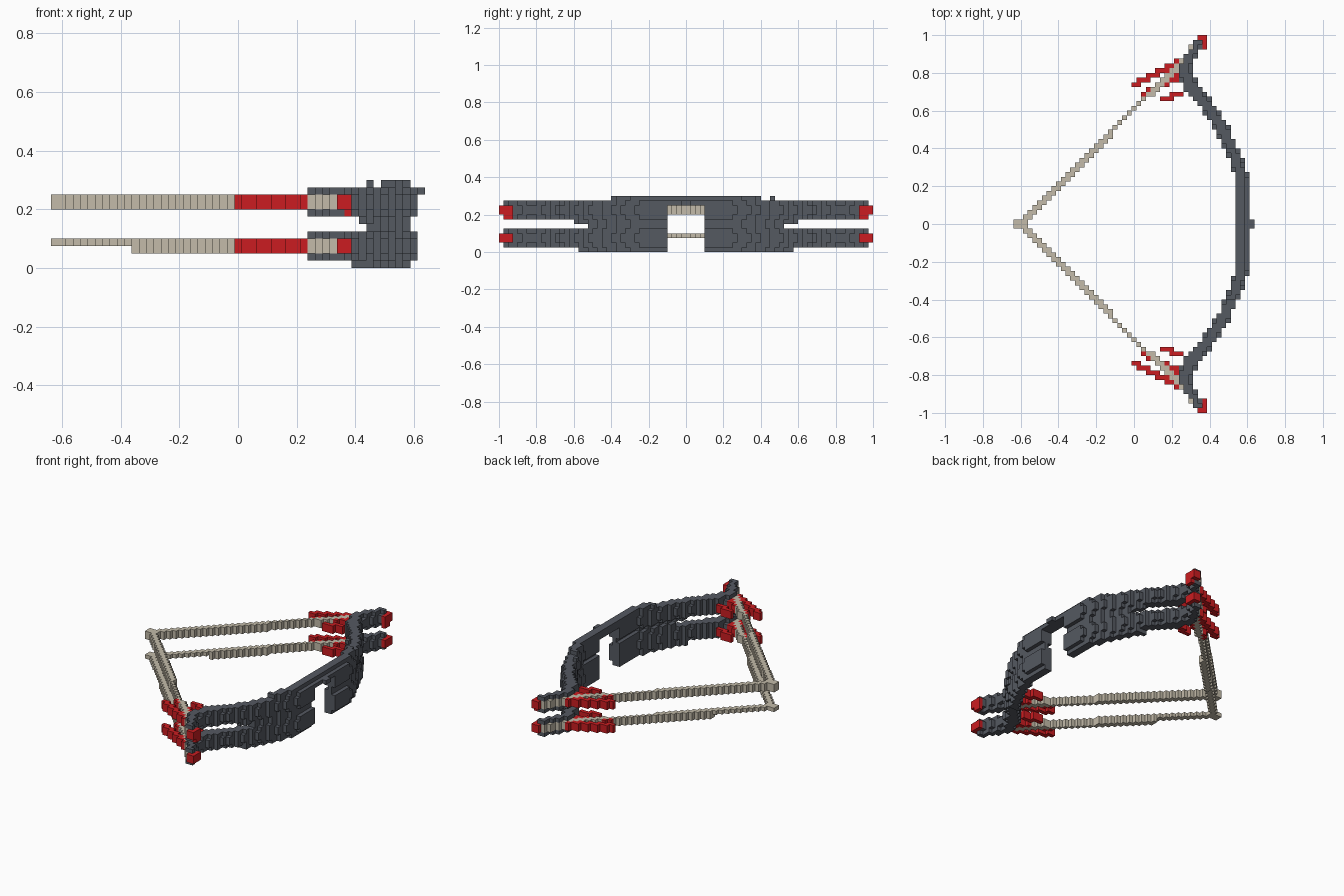
import bpy
import bmesh
from mathutils import Vector

cube = bpy.data.objects.get("Cube")
if cube:
    bpy.data.objects.remove(cube, do_unlink=True)

S = 0.025          # edge length of one block
X0 = -0.6375       # left edge of the block grid
UPPER, LOWER = (8, 9), (2, 3)


def material(name, rgb):
    m = bpy.data.materials.new(name)
    m.use_nodes = True
    m.diffuse_color = (*rgb, 1)
    bsdf = next(n for n in m.node_tree.nodes if n.type == 'BSDF_PRINCIPLED')
    bsdf.inputs["Base Color"].default_value = (*rgb, 1)
    bsdf.inputs["Roughness"].default_value = 0.8
    return m


slate = material("slate grey", (0.09, 0.1, 0.12))
red = material("red", (0.6, 0.012, 0.015))
tan = material("pale tan", (0.55, 0.5, 0.4))

# Limb outline: row away from the centre, inner edge, outer edge
OUTLINE = [(0, 47, 50), (9, 47, 50), (12, 46, 49), (16, 44.5, 47.4),
           (20, 42.5, 45.5), (24, 39.8, 43.1), (28, 36, 40), (31, 35, 38),
           (33, 35, 37.5), (36, 36.6, 39.3), (38, 38, 40)]
# Rounding of the twin limbs: how far each layer sits back from the outline
OUTER_SET = (0.7, 0.35, 0, 0, 0.35, 0.7, 0.7, 0.35, 0, 0, 0.35, 0.7)
INNER_SET = (0.3, 0.2, 0, 0, 0.2, 0.4, 1.2, 0.2, 0, 0, 0.2, 0.3)


def limb_row(j, k):
    """Filled span of one row on one layer."""
    for (j0, in0, out0), (j1, in1, out1) in zip(OUTLINE, OUTLINE[1:]):
        if j0 <= j <= j1:
            t = (j - j0) / (j1 - j0)
            inner = in0 + (in1 - in0) * t + INNER_SET[k]
            outer = out0 + (out1 - out0) * t - OUTER_SET[k]
            return range(round(inner), round(outer))


def limb_layers(j):
    """Heights filled in a row: twin limbs that join near the grip."""
    if j < 4:                       # arrow window
        return {10, 11}
    layers = set(range(1, 5)) | set(range(7, 11))
    for layer, end in ((11, 16), (0, 23), (5, 21), (6, 24)):
        if j < end:
            layers.add(layer)
    return layers


# Bow body, with the cord lying along the recurved ends
body, cord = set(), set()
for j in range(39):
    for k in limb_layers(j):
        span = limb_row(j, k)
        for i in span:
            on_cord = j >= 34 and i == span.start and k in UPPER + LOWER
            (cord if on_cord else body).add((i, j, k))
body.add((50, 0, 10))

# Drawn string, thinner at the lower nock and mid span
for i in range(36):
    rows = [i - 1] if 21 <= i <= 28 else [i - 2, i - 1]
    for j in {max(r, 0) for r in rows}:
        for k in UPPER + ((3,) if i < 11 else LOWER):
            cord.add((i, j, k))
body -= cord

# Red tips
tips = {(i, 39, k) for i in (39, 40) for k in UPPER + LOWER}
tips |= {(40, j, k) for j in (37, 38) for k in (7,) + UPPER + LOWER}
tips -= body | cord

# Swept spikes beside the string, each step overlapping the next
spikes = set()
for k in UPPER + LOWER:
    for first, row in ((25, 29), (27, 27)):
        for i in range(first, 35):
            run = i - first
            spikes |= {(i, row + run // 2, k), (i, row + (run + 1) // 2, k)}
    spikes |= {(i, 26, k) for i in range(31, 34)}
    spikes |= {(i, 27, k) for i in range(33, 36)}
spikes -= body | cord | tips


def mirrored(cells):
    return cells | {(i, -1 - j, k) for i, j, k in cells}


# The lone block on the left limb's top edge is not mirrored
parts = [("bow_body", mirrored(body) | {(43, 18, 11)}, slate),
         ("bow_string", mirrored(cord), tan),
         ("limb_tips", mirrored(tips), red), ("limb_spikes", mirrored(spikes), red)]
filled = set().union(*(p[1] for p in parts))


def build(name, cells, mat):
    """Make the exposed block faces of one part."""
    bm = bmesh.new()
    verts = {}

    def vert(p):
        key = tuple(round(c) for c in p)
        if key not in verts:
            verts[key] = bm.verts.new((X0 + key[0] * S, key[1] * S, key[2] * S))
        return verts[key]

    for cell in sorted(cells):
        mid = Vector(cell) + Vector((0.5, 0.5, 0.5))
        for axis in range(3):
            for sign in (-1, 1):
                n = Vector((0, 0, 0))
                n[axis] = sign
                if tuple(round(c) for c in Vector(cell) + n) in filled:
                    continue
                u = Vector((0, 0, 0))
                u[(axis + 1) % 3] = 0.5
                v = n.cross(u)
                c = mid + n / 2
                bm.faces.new([vert(q) for q in (c - u - v, c + u - v, c + u + v, c - u + v)])
    mesh = bpy.data.meshes.new(name)
    bm.to_mesh(mesh)
    bm.free()
    mesh.materials.append(mat)
    obj = bpy.data.objects.new(name, mesh)
    bpy.context.collection.objects.link(obj)


for part in parts:
    build(*part)
